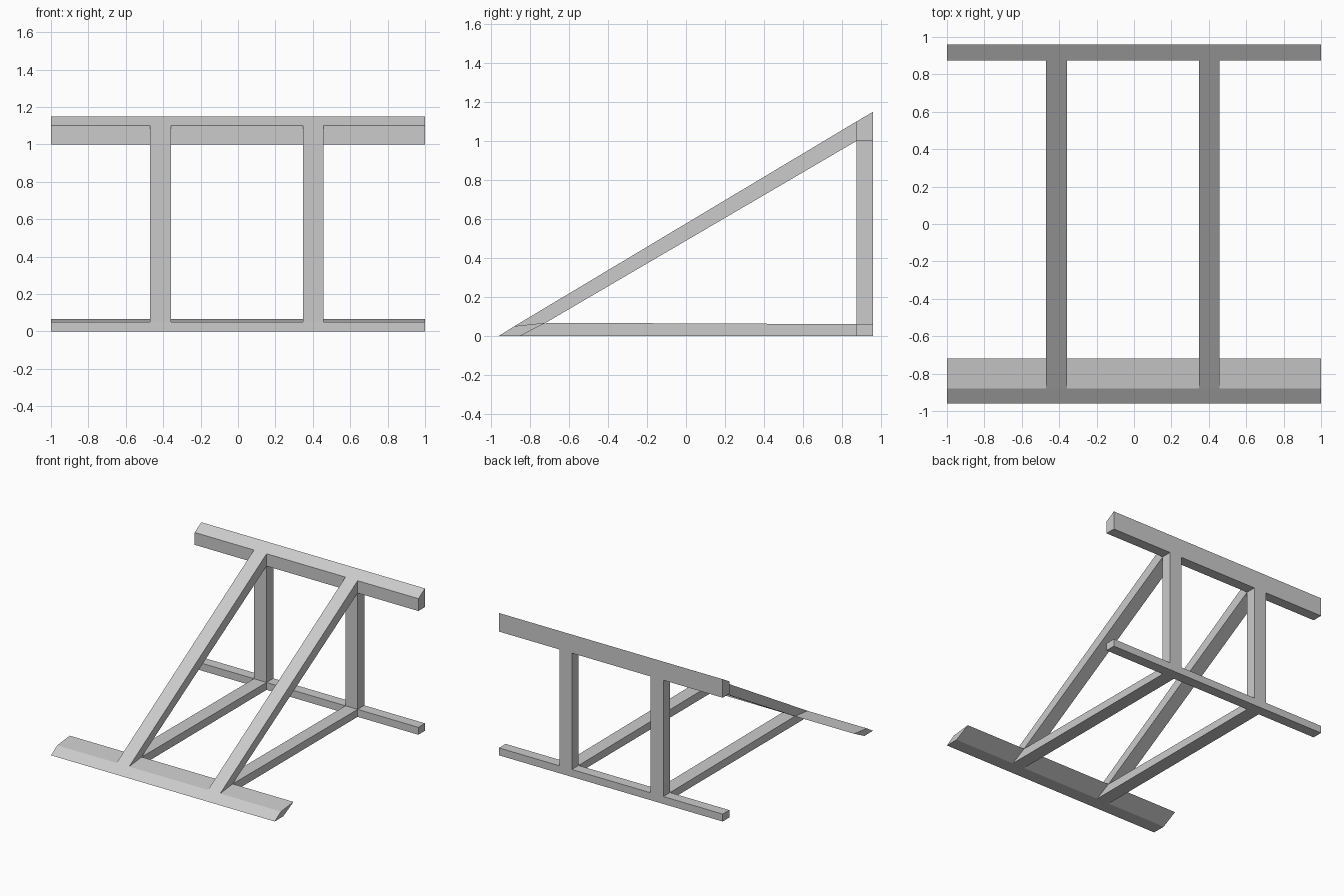
import bpy, bmesh

if "Cube" in bpy.data.objects:
    bpy.data.objects.remove(bpy.data.objects["Cube"])

# Side-profile corner points (y, z)
P = {
    "toe": (-0.96, 0.0), "heel": (-0.85, 0.0),
    "lip": (-0.88, 0.05), "crest": (-0.72, 0.067),
    "base_in": (0.875, 0.0), "base_out": (0.96, 0.0),
    "post_in": (0.875, 0.06), "post_out": (0.96, 0.06),
    "head_in": (0.875, 1.0), "head_out": (0.96, 1.0),
    "top_in": (0.875, 1.10), "top_out": (0.96, 1.15),
}
# Cross beams run the full width; braces only fill the two narrow bays
BEAMS = [
    ("toe", "heel", "crest", "lip"),                    # front beam
    ("base_in", "base_out", "post_out", "post_in"),     # rear floor beam
    ("head_in", "head_out", "top_out", "top_in"),       # upper beam
]
BRACES = [
    ("heel", "base_in", "post_in", "crest"),            # floor rail
    ("post_in", "post_out", "head_out", "head_in"),     # upright post
    ("lip", "crest", "head_in", "top_in"),              # sloping rafter
]
XS = [-1.0, -0.47, -0.357, 0.348, 0.457, 1.0]

faces = {}


def toggle(face):
    """Faces shared by two joined blocks cancel out, fusing the timbers."""
    key = frozenset(face)
    if faces.pop(key, None) is None:
        faces[key] = face


def block(profile, i):
    a = [(i, n) for n in profile]
    b = [(i + 1, n) for n in profile]
    toggle(a)
    toggle(b)
    for k in range(4):
        j = (k + 1) % 4
        toggle([a[k], a[j], b[j], b[k]])


for i in range(5):
    for profile in BEAMS + (BRACES if i in (1, 3) else []):
        block(profile, i)

# Fused support frame
bm = bmesh.new()
verts = {}
for face in faces.values():
    for i, n in face:
        if (i, n) not in verts:
            verts[(i, n)] = bm.verts.new((XS[i], *P[n]))
    bm.faces.new([verts[v] for v in face])
bmesh.ops.recalc_face_normals(bm, faces=bm.faces[:])
mesh = bpy.data.meshes.new("support_frame")
bm.to_mesh(mesh)
bm.free()
bpy.context.collection.objects.link(bpy.data.objects.new("support_frame", mesh))
